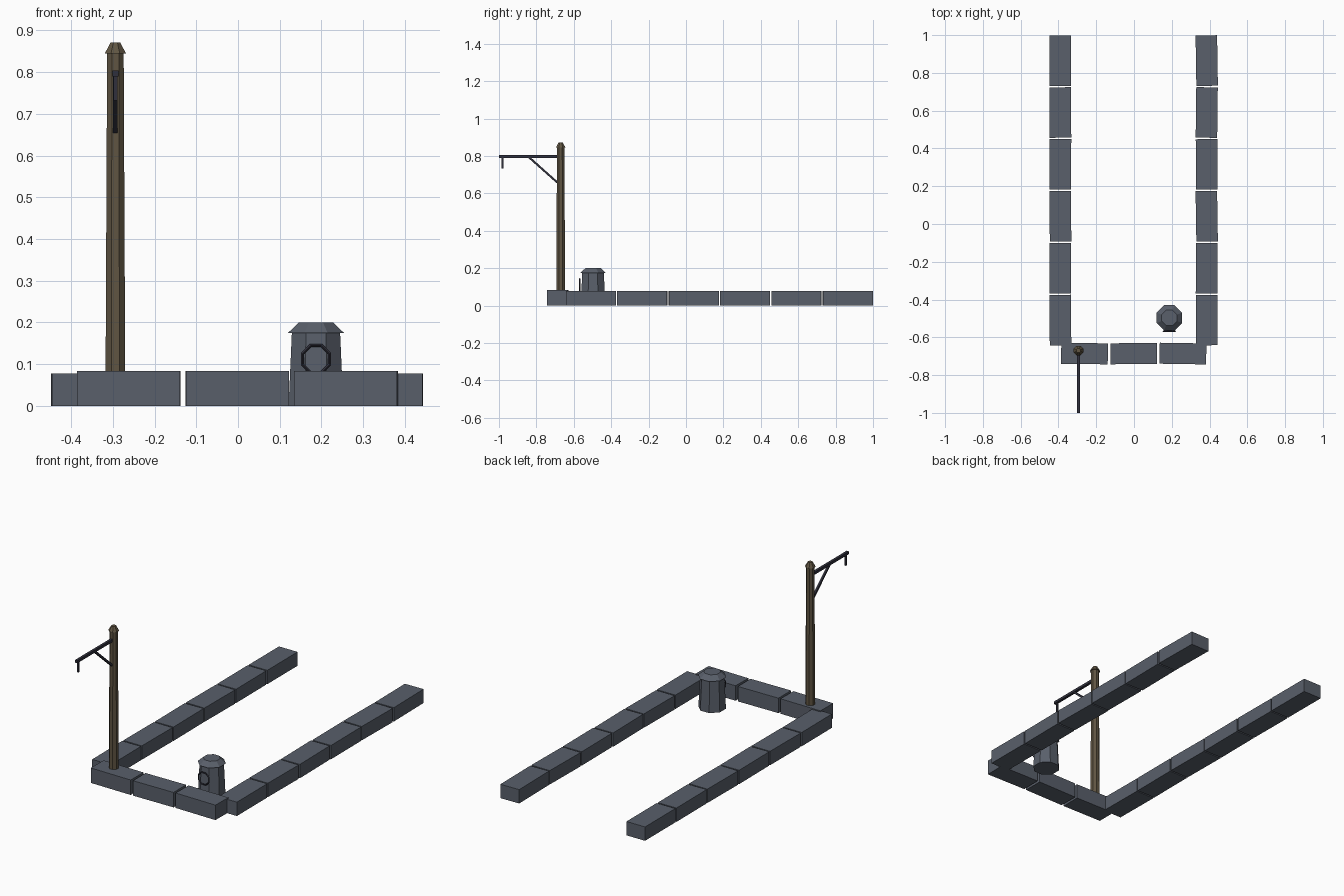
import bpy
from math import pi, radians
from mathutils import Vector

if "Cube" in bpy.data.objects:
    bpy.data.objects.remove(bpy.data.objects["Cube"])


def material(name, r, g, b):
    m = bpy.data.materials.new(name)
    m.diffuse_color = (r, g, b, 1)
    m.use_nodes = True
    m.node_tree.nodes["Principled BSDF"].inputs["Base Color"].default_value = m.diffuse_color
    return m


stone = material("stone", 0.10, 0.115, 0.145)
wood = material("wood", 0.115, 0.09, 0.055)
iron = material("iron", 0.03, 0.03, 0.045)


def finish(name, mat):
    ob = bpy.context.object
    ob.name = name
    ob.data.materials.append(mat)
    return ob


def block(name, loc, size, mat, yaw=0):
    bpy.ops.mesh.primitive_cube_add(size=1, location=loc, rotation=(0, 0, radians(yaw)))
    ob = finish(name, mat)
    ob.scale = size
    return ob


def taper(name, x, y, z0, z1, r0, r1, mat):
    # eight-sided tapered cylinder with a flat side facing front
    bpy.ops.mesh.primitive_cone_add(vertices=8, radius1=r0, radius2=r1, depth=z1 - z0,
                                    location=(x, y, (z0 + z1) / 2), rotation=(0, 0, pi / 8))
    return finish(name, mat)


def bar(name, a, b, thick, mat):
    a, b = Vector(a), Vector(b)
    ob = block(name, (a + b) / 2, (thick, thick, (b - a).length), mat)
    ob.rotation_euler = (b - a).to_track_quat('Z', 'Y').to_euler()
    return ob


# side kerbs: rows of slightly crooked stones
yaws = {"left": (0.2, 0.4, -0.4, 0.6, -0.3, 0.5), "right": (0.9, -0.7, 0.5, 0.9, -0.5, 0.2)}
for side, x in (("left", -0.39), ("right", 0.385)):
    for i, yaw in enumerate(yaws[side]):
        block(f"{side}_kerb_stone_{i + 1}", (x, 0.865 - i * 0.2747, 0.0385),
              (0.114, 0.267, 0.077), stone, yaw)

# front kerb
for i, yaw in enumerate((-0.7, 0.6, -0.9)):
    block(f"front_kerb_stone_{i + 1}", (-0.262 + i * 0.2605, -0.686, 0.0415),
          (0.247, 0.111, 0.083), stone, yaw)

# wooden post with cap
px, py = -0.294, -0.67
taper("post", px, py, 0.075, 0.847, 0.0255, 0.0215, wood)
taper("post_cap", px, py, 0.845, 0.871, 0.0275, 0.0125, wood)

# iron bracket arm, brace and hook
bar("bracket_arm", (px, py, 0.797), (px, -1.0, 0.797), 0.0145, iron)
bar("bracket_brace", (px, -0.842, 0.795), (px, -0.688, 0.658), 0.011, iron)
bar("bracket_hook", (px, -0.981, 0.797), (px, -0.981, 0.732), 0.009, iron)

# mooring bollard with cap
bx, by = 0.187, -0.497
taper("bollard", bx, by, 0, 0.178, 0.071, 0.0625, stone)
taper("bollard_cap", bx, by, 0.175, 0.2, 0.0725, 0.044, stone)

# mooring ring
bpy.ops.mesh.primitive_torus_add(major_segments=8, minor_segments=4, major_radius=0.035,
                                 minor_radius=0.004, location=(bx, -0.568, 0.112),
                                 rotation=(pi / 2, pi / 8, 0))
finish("mooring_ring", iron)
